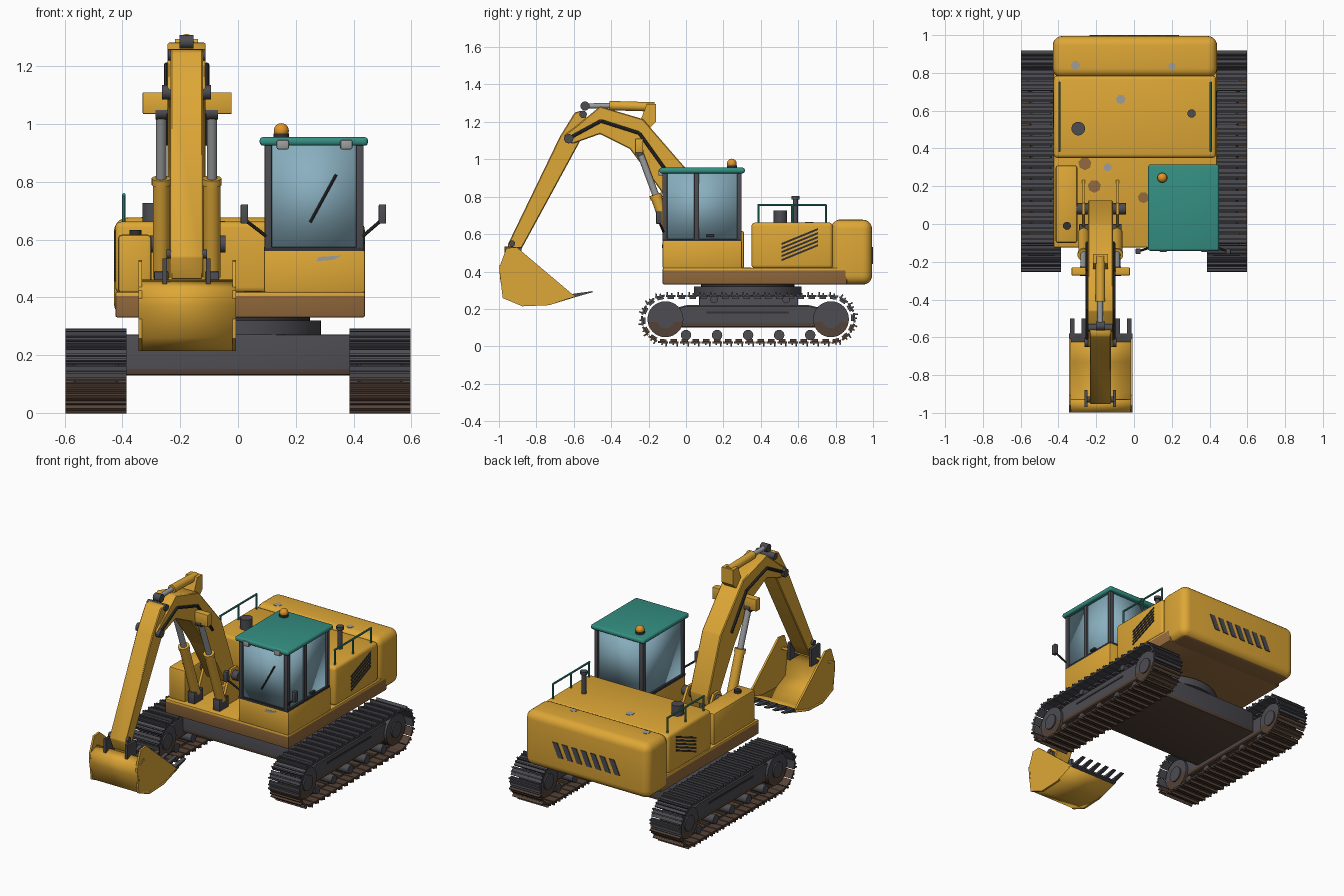
import bpy, bmesh, math
from mathutils import Vector, Matrix

if "Cube" in bpy.data.objects:
    bpy.data.objects.remove(bpy.data.objects["Cube"])

def material(name, r, g, b):
    m = bpy.data.materials.new(name)
    lin = lambda c: ((c / 255 + 0.055) / 1.055) ** 2.4
    m.diffuse_color = (lin(r), lin(g), lin(b), 1)
    m.use_nodes = True
    m.node_tree.nodes["Principled BSDF"].inputs["Base Color"].default_value = m.diffuse_color
    return m

YELLOW = material("yellow paint", 222, 167, 54)
STEEL = material("dark steel", 76, 76, 82)
BLACK = material("black rubber", 50, 49, 51)
MUD = material("dried mud", 148, 106, 60)
DIRT = material("dark dirt", 84, 66, 55)
TEAL = material("teal paint", 52, 143, 130)
GLASS = material("window glass", 138, 176, 192)
CHROME = material("bare metal", 156, 157, 158)
ORANGE = material("beacon orange", 226, 150, 40)

def finish(bm, name, mat, low=None, level=0, angle=35):
    """Mesh to object; faces below level get the second material."""
    if low:
        bmesh.ops.bisect_plane(bm, geom=bm.verts[:] + bm.edges[:] + bm.faces[:],
                               plane_co=(0, 0, level), plane_no=(0, 0, 1))
    bmesh.ops.recalc_face_normals(bm, faces=bm.faces[:])
    for f in bm.faces:
        f.smooth = True
        f.material_index = int(bool(low) and f.calc_center_median().z < level)
    me = bpy.data.meshes.new(name)
    bm.to_mesh(me)
    bm.free()
    for m in [mat] + ([low] if low else []):
        me.materials.append(m)
    me.set_sharp_from_angle(angle=math.radians(angle))
    ob = bpy.data.objects.new(name, me)
    bpy.context.collection.objects.link(ob)
    return ob

def bevel_all(bm, width, seg):
    if width:
        bmesh.ops.bevel(bm, geom=bm.edges[:], offset=width, segments=seg, profile=0.5, affect='EDGES')

def add_box(bm, size, mat):
    bmesh.ops.create_cube(bm, size=1, matrix=mat @ Matrix.Diagonal((*size, 1)))

def box(name, x, y, z, mat, bevel=0, seg=2, **kw):
    bm = bmesh.new()
    c = [(a[0] + a[1]) / 2 for a in (x, y, z)]
    add_box(bm, [a[1] - a[0] for a in (x, y, z)], Matrix.Translation(c))
    bevel_all(bm, bevel, seg)
    return finish(bm, name, mat, **kw)

def cyl(name, p0, p1, r, mat, seg=20, r2=None, **kw):
    p0, p1 = Vector(p0), Vector(p1)
    d = p1 - p0
    bm = bmesh.new()
    M = Matrix.Translation((p0 + p1) / 2) @ d.to_track_quat('Z', 'Y').to_matrix().to_4x4()
    bmesh.ops.create_cone(bm, cap_ends=True, segments=seg, radius1=r,
                          radius2=r if r2 is None else r2, depth=d.length, matrix=M)
    return finish(bm, name, mat, **kw)

def prism(name, pts, a, b, mat, axis='X', bevel=0, **kw):
    """Profile in (y,z) extruded along x, or in (x,z) along y."""
    bm = bmesh.new()
    place = (lambda p, t: (t, *p)) if axis == 'X' else (lambda p, t: (p[0], t, p[1]))
    f = bm.faces.new([bm.verts.new(place(p, a)) for p in pts])
    ext = bmesh.ops.extrude_face_region(bm, geom=[f])
    move = (b - a, 0, 0) if axis == 'X' else (0, b - a, 0)
    bmesh.ops.translate(bm, vec=move, verts=[v for v in ext['geom'] if isinstance(v, bmesh.types.BMVert)])
    bevel_all(bm, bevel, 1)
    return finish(bm, name, mat, **kw)

# Tracks: shoes carried round a stadium path
Y0, Y1, ZC, R = -0.11, 0.775, 0.145, 0.124
STRAIGHT, ARC = Y1 - Y0, math.pi * R

def track_point(s):
    if s < STRAIGHT:
        return Y0 + s, ZC + R, 0
    s -= STRAIGHT
    if s < ARC:
        a = s / R
        return Y1 + R * math.sin(a), ZC + R * math.cos(a), -a
    s -= ARC
    if s < STRAIGHT:
        return Y1 - s, ZC - R, -math.pi
    a = math.pi + (s - STRAIGHT) / R
    return Y0 + R * math.sin(a), ZC + R * math.cos(a), -a

N = 44
PITCH = 2 * (STRAIGHT + ARC) / N
for side, s in (("left", -1), ("right", 1)):
    X = 0.492 * s
    bm = bmesh.new()
    for i in range(N):
        y, z, a = track_point((i + 0.5) * PITCH)
        M = Matrix.Translation((X, y, z)) @ Matrix.Rotation(a, 4, 'X')
        add_box(bm, (0.212, PITCH * 0.9, 0.011), M)
        for dy, h in ((-0.018, 0.016), (0.004, 0.010)):
            add_box(bm, (0.212, 0.008, h), M @ Matrix.Translation((0, dy, 0.005 + h / 2)))
        add_box(bm, (0.07, PITCH * 0.6, 0.014), M @ Matrix.Translation((0, 0, -0.010)))
    ob = finish(bm, side + "_track_shoes", STEEL)
    ob.data.materials.append(DIRT)
    for p in ob.data.polygons:
        p.material_index = int(p.center.z < 0.12)
    # Wheels, rollers and side frame
    for nm, y in (("idler", Y0), ("sprocket", Y1)):
        cyl(f"{side}_{nm}", (X - 0.07, y, ZC), (X + 0.07, y, ZC), 0.096, STEEL, 32, low=DIRT, level=0.13)
        cyl(f"{side}_{nm}_hub", (X - 0.078, y, ZC), (X + 0.078, y, ZC), 0.048, STEEL, 24)
    for k in range(5):
        y = k * 0.166
        cyl(f"{side}_lower_roller_{k}", (X - 0.065, y, 0.06), (X + 0.065, y, 0.06), 0.028, STEEL, 16)
    for k, y in enumerate((0.15, 0.535)):
        cyl(f"{side}_carrier_roller_{k}", (X - 0.05, y, 0.25), (X + 0.05, y, 0.25), 0.02, STEEL, 16)
    prism(side + "_track_frame", [(-0.1, 0.1), (0.78, 0.1), (0.78, 0.19), (0.66, 0.22), (0.0, 0.22), (-0.1, 0.19)],
          X - 0.055, X + 0.055, STEEL, bevel=0.006, low=DIRT, level=0.125)
    box(side + "_frame_slot", sorted((X + s * 0.054, X + s * 0.058)), (0.11, 0.55), (0.175, 0.187), BLACK)

# Lower frame and slewing ring
box("lower_frame", (-0.44, 0.44), (0.07, 0.6), (0.13, 0.272), STEEL, 0.008, low=DIRT, level=0.152)
cyl("slewing_ring", (0, 0.33, 0.27), (0, 0.33, 0.32), 0.288, STEEL, 48)
cyl("slewing_neck", (0, 0.33, 0.31), (0, 0.33, 0.34), 0.25, BLACK, 40)

# Upper body
box("deck", (-0.425, 0.44), (-0.125, 0.86), (0.33, 0.42), YELLOW, 0.008, low=MUD, level=0.405)
box("engine_housing", (-0.425, 0.435), (0.35, 0.785), (0.415, 0.662), YELLOW, 0.02, 3)
box("counterweight", (-0.43, 0.44), (0.775, 0.995), (0.33, 0.677), YELLOW, 0.05, 5, low=MUD, level=0.336)
box("side_tank", (-0.415, -0.3), (-0.10, 0.31), (0.415, 0.617), YELLOW, 0.012)
cyl("tank_cap", (-0.355, -0.01, 0.61), (-0.355, -0.01, 0.633), 0.021, BLACK)
cyl("air_cleaner", (-0.295, 0.505, 0.65), (-0.295, 0.505, 0.727), 0.036, STEEL, 24)
cyl("exhaust_pipe", (0.305, 0.585, 0.65), (0.305, 0.585, 0.79), 0.014, STEEL)
cyl("exhaust_cap", (0.305, 0.585, 0.785), (0.305, 0.585, 0.803), 0.022, STEEL)
for k in range(7):
    x = -0.235 + k * 0.066
    prism(f"hazard_stripe_{k}", [(x, 0.44), (x + 0.036, 0.44), (x + 0.076, 0.53), (x + 0.04, 0.53)], 0.993, 1.0, STEEL, 'Y')

# Side vents and handrails
for side, xo, xr in (("left", -0.425, -0.395), ("right", 0.435, 0.407)):
    for k in range(5):
        z = 0.455 + k * 0.0215
        prism(f"{side}_vent_{k}", [(0.51, z), (0.705, z + 0.08), (0.705, z + 0.091), (0.51, z + 0.011)],
              xo - 0.004, xo + 0.004, BLACK)
    cyl(side + "_handrail", (xr, 0.383, 0.755), (xr, 0.752, 0.755), 0.006, TEAL, 8)
    for k, y in enumerate((0.387, 0.568, 0.748)):
        cyl(f"{side}_handrail_post_{k}", (xr, y, 0.65), (xr, y, 0.755), 0.006, TEAL, 8)

# Cab
box("cab_base", (0.09, 0.44), (-0.125, 0.3), (0.415, 0.565), YELLOW, 0.008)
box("cab_sill", (0.09, 0.437), (-0.125, 0.298), (0.56, 0.575), BLACK)
box("cab_glass", (0.105, 0.423), (-0.115, 0.287), (0.57, 0.928), GLASS, angle=180)
for k, (x, y) in enumerate(((0.105, -0.113), (0.422, -0.113), (0.105, 0.285), (0.422, 0.285), (0.422, 0.057))):
    box(f"cab_post_{k}", (x - 0.013, x + 0.013), (y - 0.013, y + 0.013), (0.57, 0.93), STEEL, 0.004)
box("cab_roof", (0.075, 0.45), (-0.142, 0.315), (0.925, 0.955), TEAL, 0.012, 3)
for k, x in enumerate((0.155, 0.375)):
    box(f"roof_lamp_{k}", (x - 0.021, x + 0.021), (-0.148, -0.12), (0.912, 0.945), CHROME, 0.006)
cyl("beacon_base", (0.15, 0.245, 0.95), (0.15, 0.245, 0.968), 0.027, BLACK)
bm = bmesh.new()
bmesh.ops.create_uvsphere(bm, u_segments=20, v_segments=12, radius=0.026, matrix=Matrix.Translation((0.15, 0.245, 0.977)))
finish(bm, "beacon", ORANGE)
cyl("wiper", (0.25, -0.12, 0.66), (0.34, -0.12, 0.825), 0.005, BLACK, 8)
box("door_handle", (0.42, 0.438), (0.11, 0.15), (0.585, 0.597), BLACK)
for side, xa, xm in (("left", 0.1, 0.022), ("right", 0.43, 0.5)):
    cyl(side + "_mirror_arm", (xa, -0.12, 0.61), (xm, -0.145, 0.67), 0.006, BLACK, 8)
    box(side + "_mirror", (xm - 0.013, xm + 0.013), (-0.16, -0.13), (0.655, 0.722), STEEL, 0.004)

# Boom and stick
C = -0.178
prism("boom", [(0.11, 0.54), (0.125, 0.61), (0, 0.95), (-0.23, 1.215), (-0.46, 1.283), (-0.59, 1.175), (-0.65, 1.13),
               (-0.645, 1.09), (-0.6, 1.085), (-0.46, 1.135), (-0.3, 1.055), (-0.14, 0.84), (0.03, 0.55)],
      C - 0.066, C + 0.066, YELLOW, bevel=0.005)
prism("stick", [(-0.955, 0.54), (-0.92, 0.46), (-0.88, 0.52), (-0.57, 1.09), (-0.53, 1.22), (-0.56, 1.26),
                (-0.595, 1.25), (-0.675, 1.12)], C - 0.056, C + 0.056, YELLOW, bevel=0.005)

def pin(name, y, z, half, r, mat=STEEL):
    cyl(name, (C - half, y, z), (C + half, y, z), r, mat)

pin("boom_foot_pin", 0.08, 0.585, 0.135, 0.03)
pin("stick_pin", -0.627, 1.11, 0.085, 0.025)
pin("bucket_pin", -0.93, 0.55, 0.07, 0.016)
pin("stick_head_pin", -0.55, 1.24, 0.065, 0.02)
pin("rod_end", -0.54, 1.285, 0.024, 0.024)
for side, s in (("left", -1), ("right", 1)):
    hose = [(-0.63, 1.11), (-0.455, 1.205), (-0.25, 1.14), (-0.1, 0.93)]
    for k in range(3):
        cyl(f"{side}_boom_hose_{k}", (C + s * 0.07, *hose[k]), (C + s * 0.07, *hose[k + 1]), 0.009, BLACK, 8)
    # Lift cylinders and foot lugs
    x = C + s * 0.088
    cyl(side + "_lift_rod", (x, -0.25, 1.045), (x, -0.155, 0.79), 0.018, CHROME)
    cyl(side + "_lift_barrel", (x, -0.162, 0.805), (x, -0.045, 0.47), 0.029, YELLOW)
    cyl(side + "_lift_collar", (x, -0.164, 0.812), (x, -0.157, 0.79), 0.033, YELLOW)
    cyl(side + "_lift_eye", (x - 0.02, -0.25, 1.04), (x + 0.02, -0.25, 1.04), 0.024, STEEL)
    box(side + "_lift_mount", (x - 0.025, x + 0.025), (-0.09, 0.0), (0.41, 0.49), STEEL, 0.005)
    x = C + s * 0.09
    prism(side + "_boom_lug", [(-0.05, 0.41), (0.24, 0.41), (0.11, 0.63), (0.05, 0.63)], x - 0.008, x + 0.008, YELLOW)
    # Bucket ears
    x = C + s * 0.075
    prism(side + "_bucket_ear", [(-0.97, 0.42), (-0.88, 0.42), (-0.88, 0.53), (-0.97, 0.535)], x - 0.008, x + 0.008, STEEL)
box("lift_crossbar", (-0.33, -0.022), (-0.272, -0.23), (1.035, 1.11), YELLOW, 0.003)
cyl("stick_rod", (C, -0.54, 1.285), (C, -0.38, 1.287), 0.014, CHROME)
cyl("stick_barrel", (C, -0.41, 1.287), (C, -0.17, 1.28), 0.025, YELLOW)
prism("stick_cylinder_bracket", [(-0.25, 1.19), (-0.2, 1.16), (-0.16, 1.2), (-0.16, 1.295), (-0.21, 1.295)],
      C - 0.04, C + 0.04, YELLOW)

# Bucket: bent shell, side plates, lip and teeth
BX0, BX1 = -0.345, -0.007
shell = [(-0.93, 0.455), (-0.992, 0.43), (-0.988, 0.37), (-0.972, 0.265), (-0.875, 0.222), (-0.73, 0.228), (-0.6, 0.268)]
bm = bmesh.new()
rows = [[bm.verts.new((x, *p)) for x in (BX0, BX1)] for p in shell]
for a, b in zip(rows, rows[1:]):
    bm.faces.new((a[0], a[1], b[1], b[0]))
ob = finish(bm, "bucket_shell", YELLOW, angle=20)
mod = ob.modifiers.new("thickness", 'SOLIDIFY')
mod.thickness, mod.offset = 0.014, 0
plate = [(-0.96, 0.525), (-0.905, 0.53), (-0.595, 0.268), (-0.73, 0.22), (-0.875, 0.214), (-0.98, 0.258), (-0.999, 0.42)]
for nm, x in (("left", BX0), ("right", BX1 - 0.012)):
    prism(nm + "_bucket_side", plate, x, x + 0.012, YELLOW)
prism("bucket_lip", [(-0.625, 0.255), (-0.58, 0.268), (-0.58, 0.28), (-0.625, 0.27)], BX0, BX1, STEEL)
for k in range(6):
    x = BX0 + 0.018 + k * 0.0604
    prism(f"bucket_tooth_{k}", [(-0.61, 0.258), (-0.5, 0.289), (-0.5, 0.295), (-0.61, 0.28)], x - 0.012, x + 0.012, STEEL)

# Worn paint and mud patches
for k, (x, y, z, r, m) in enumerate(((-0.31, 0.84, 0.677, 0.024, CHROME), (0.2, 0.835, 0.677, 0.02, CHROME),
                                     (-0.07, 0.66, 0.662, 0.025, CHROME), (-0.14, 0.3, 0.42, 0.022, CHROME),
                                     (-0.26, 0.32, 0.42, 0.035, MUD), (-0.21, 0.2, 0.42, 0.035, MUD),
                                     (0.05, 0.14, 0.42, 0.03, MUD))):
    cyl(f"paint_patch_{k}", (x, y, z - 0.002), (x, y, z + 0.002), r, m, 7)
prism("cab_paint_chip", [(0.27, 0.525), (0.33, 0.53), (0.36, 0.545), (0.28, 0.54)], -0.127, -0.12, CHROME, 'Y')
